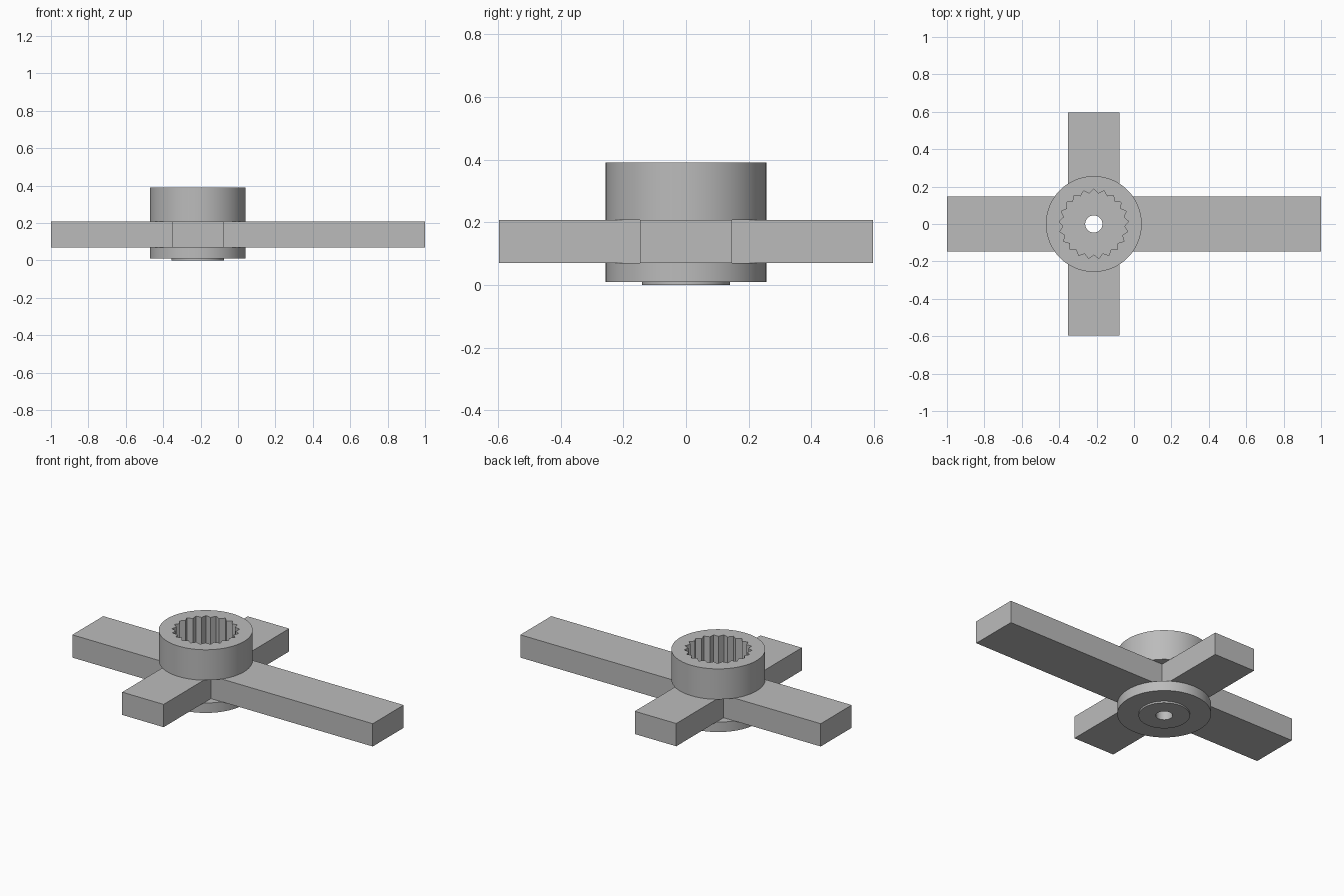
import bpy
import bmesh
from math import sin, cos, pi, radians

cube = bpy.data.objects.get("Cube")
if cube:
    bpy.data.objects.remove(cube, do_unlink=True)

HUB_X = -0.215
ARM_LOW, ARM_HIGH = 0.07, 0.207
SOCKET_FLOOR = 0.12

grey = bpy.data.materials.new("plain_grey")
grey.use_nodes = True
colour = (0.5, 0.5, 0.5, 1)
grey.diffuse_color = colour
grey.node_tree.nodes["Principled BSDF"].inputs["Base Color"].default_value = colour


def circle(radius, sides=96):
    return [(HUB_X + radius * cos(2 * pi * i / sides),
             radius * sin(2 * pi * i / sides)) for i in range(sides)]


def star(outer, inner, teeth):
    points = []
    for i in range(2 * teeth):
        angle = pi / 2 + pi * i / teeth
        radius = inner if i % 2 else outer
        points.append((HUB_X + radius * cos(angle), radius * sin(angle)))
    return points


def prism(name, outline, low, high):
    """Extrude a flat outline straight up into a solid."""
    bm = bmesh.new()
    base = bm.faces.new([bm.verts.new((x, y, low)) for x, y in outline])
    top = bmesh.ops.extrude_face_region(bm, geom=[base])["geom"]
    verts = [v for v in top if isinstance(v, bmesh.types.BMVert)]
    bmesh.ops.translate(bm, verts=verts, vec=(0, 0, high - low))
    bmesh.ops.recalc_face_normals(bm, faces=bm.faces)
    mesh = bpy.data.meshes.new(name)
    bm.to_mesh(mesh)
    bm.free()
    mesh.materials.append(grey)
    obj = bpy.data.objects.new(name, mesh)
    bpy.context.collection.objects.link(obj)
    return obj


# Cross of four arms, drawn as one outline with sharp inner corners
left, right, side, reach = HUB_X - 0.138, HUB_X + 0.138, 0.147, 0.597
cross = [(-1, -side), (left, -side), (left, -reach), (right, -reach),
         (right, -side), (1, -side), (1, side), (right, side),
         (right, reach), (left, reach), (left, side), (-1, side)]
arms = prism("cross_arms", cross, ARM_LOW, ARM_HIGH)

# Round hub parts above and below the arms
collar = prism("upper_collar", circle(0.256), ARM_HIGH, 0.39)
flange = prism("lower_flange", circle(0.256), 0.01, ARM_LOW)
boss = prism("bottom_boss", circle(0.14), 0, 0.01)

# Toothed socket and through hole
socket = prism("socket_cutter", star(0.186, 0.164, 21), SOCKET_FLOOR, 0.5)
hole = prism("hole_cutter", circle(0.046, 48), -0.1, 0.3)

cuts = [(arms, socket), (arms, hole), (collar, socket), (flange, hole), (boss, hole)]
for part, cutter in cuts:
    cutter.hide_render = True
    mod = part.modifiers.new("cut", "BOOLEAN")
    mod.operation = "DIFFERENCE"
    mod.solver = "EXACT"
    mod.object = cutter
    bpy.context.view_layer.objects.active = part
    bpy.ops.object.modifier_apply(modifier=mod.name)

for cutter in (socket, hole):
    bpy.data.objects.remove(cutter, do_unlink=True)

# Smooth round walls, keeping corners and teeth crisp
bpy.ops.object.select_all(action="DESELECT")
for part in (arms, collar, flange, boss):
    part.select_set(True)
bpy.context.view_layer.objects.active = collar
bpy.ops.object.shade_smooth_by_angle(angle=radians(30))
